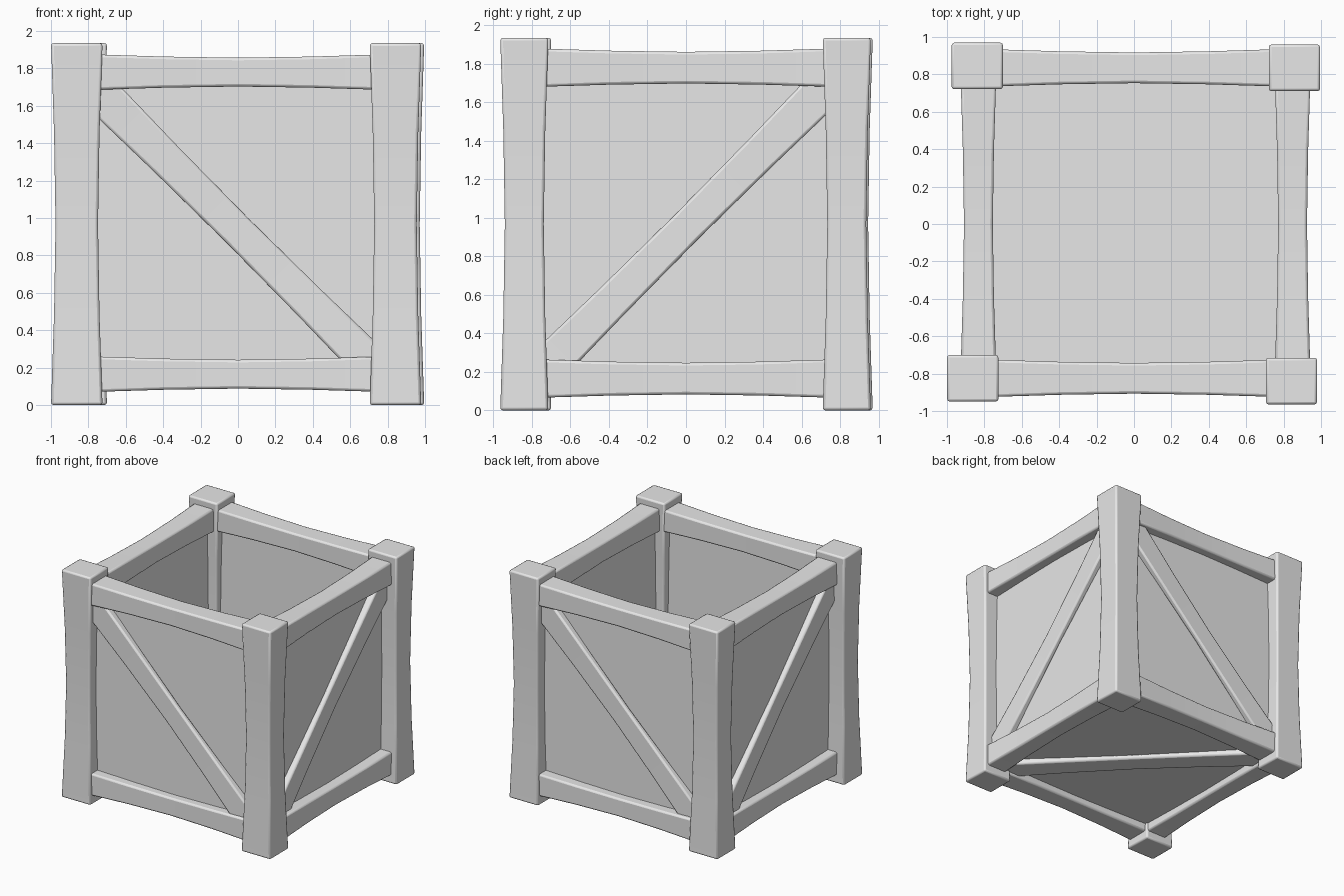
import bpy
from mathutils import Vector

cube = bpy.data.objects.get("Cube")
if cube:
    bpy.data.objects.remove(cube, do_unlink=True)

# Single flat colour
grey = bpy.data.materials.new("plain_grey")
grey.use_nodes = True
grey.diffuse_color = (0.8, 0.8, 0.8, 1)
grey.node_tree.nodes["Principled BSDF"].inputs["Base Color"].default_value = (0.8, 0.8, 0.8, 1)

X, Y, Z = Vector((1, 0, 0)), Vector((0, 1, 0)), Vector((0, 0, 1))


def beam(name, start, end, side, width, depth, pinch=0.0, bevel=0.014, segments=4):
    """Rectangular timber from start to end, narrowed by pinch at its middle."""
    start, end = Vector(start), Vector(end)
    along = (end - start).normalized()
    other = along.cross(side).normalized()
    verts, faces = [], []
    for i in range(segments + 1):
        f = i / segments
        shrink = pinch * (1 - abs(2 * f - 1) ** 1.6)
        a, b = width / 2 - shrink, depth / 2 - shrink
        mid = start.lerp(end, f)
        for sa, sb in ((-1, -1), (1, -1), (1, 1), (-1, 1)):
            verts.append(mid + side * (a * sa) + other * (b * sb))
    for i in range(segments):
        for k in range(4):
            n = (k + 1) % 4
            faces.append((4 * i + k, 4 * i + n, 4 * i + 4 + n, 4 * i + 4 + k))
    last = 4 * segments
    faces += [(3, 2, 1, 0), (last, last + 1, last + 2, last + 3)]
    mesh = bpy.data.meshes.new(name)
    mesh.from_pydata(verts, [], faces)
    mesh.materials.append(grey)
    obj = bpy.data.objects.new(name, mesh)
    bpy.context.collection.objects.link(obj)
    if bevel:
        mod = obj.modifiers.new("soft_edges", "BEVEL")
        mod.width, mod.segments = bevel, 2
        mod.limit_method, mod.angle_limit = "ANGLE", 0.7
    bpy.ops.object.select_all(action="DESELECT")
    obj.select_set(True)
    bpy.context.view_layer.objects.active = obj
    bpy.ops.object.shade_smooth_by_angle(angle=0.6)
    return obj


# Corner posts, slightly out of true
posts = {
    "front_right_post": (-0.862, -0.825),
    "front_left_post": (0.842, -0.84),
    "back_right_post": (-0.838, 0.845),
    "back_left_post": (0.858, 0.835),
}
for name, (x, y) in posts.items():
    beam(name, (x, y, 0), (x, y, 1.935), X, 0.275, 0.25, 0.024)

# Top and bottom rails between the posts
reach = 0.78
for level, z in (("top", 1.78), ("bottom", 0.165)):
    for name, y in (("front", -0.825), ("back", 0.835)):
        beam(f"{name}_{level}_rail", (-reach, y, z), (reach, y, z), Y, 0.2, 0.19, 0.018)
    for name, x in (("right", -0.832), ("left", 0.848)):
        beam(f"{name}_{level}_rail", (x, -reach, z), (x, reach, z), X, 0.19, 0.2, 0.018)

# Wall panels, and a diagonal brace on the outside of each
wall, face = 0.82, 0.86
for name, s in (("front", -1), ("back", 1)):
    beam(f"{name}_panel", (0, s * wall, 0.13), (0, s * wall, 1.8), X, 1.64, 0.04,
         bevel=0, segments=1)
    beam(f"{name}_brace", (s * reach, s * face, 1.71), (-s * reach, s * face, 0.15),
         Y, 0.08, 0.21, 0.018)
for name, s in (("right", -1), ("left", 1)):
    beam(f"{name}_panel", (s * wall, 0, 0.13), (s * wall, 0, 1.8), Y, 1.64, 0.04,
         bevel=0, segments=1)
    beam(f"{name}_brace", (s * face, -s * reach, 0.17), (s * face, s * reach, 1.73),
         X, 0.08, 0.21, 0.018)

# Floor and the brace beneath it
beam("floor_panel", (0, -wall, 0.16), (0, wall, 0.16), X, 1.64, 0.04, bevel=0, segments=1)
beam("floor_brace", (reach, -reach, 0.125), (-reach, reach, 0.125), Z, 0.07, 0.21, 0.014)
